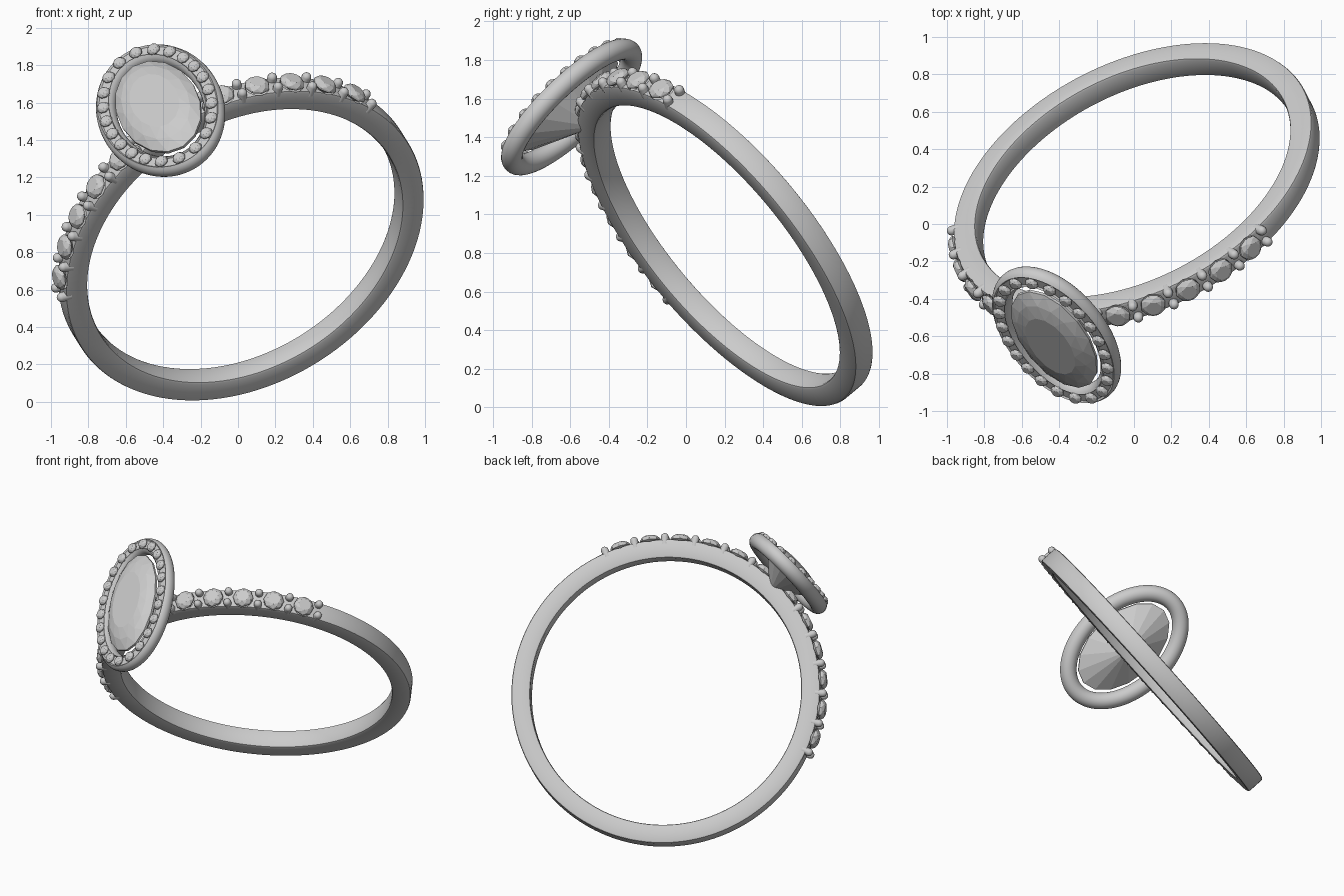
import bpy, bmesh, math
from mathutils import Matrix, Vector

if "Cube" in bpy.data.objects:
    bpy.data.objects.remove(bpy.data.objects["Cube"])

# Ring frame: X = tangent at the head, Y = finger axis, Z = outward through the head
n = Vector((-.371, .713, .594)).normalized()
u = Vector((-.374, -.708, .599))
u = (u - n * u.dot(n)).normalized()
t = n.cross(u)
FRAME = Matrix.Translation((.015, .203, .87)) @ Matrix((t, n, u)).transposed().to_4x4()
R_OUT, R_IN, W = 1.032, .905, .13
HEAD = 1.135


def finish(bm, name, smooth=None):
    bmesh.ops.recalc_face_normals(bm, faces=bm.faces[:])
    me = bpy.data.meshes.new(name)
    bm.to_mesh(me)
    bm.free()
    ob = bpy.data.objects.new(name, me)
    bpy.context.collection.objects.link(ob)
    ob.matrix_world = FRAME
    if smooth:
        bpy.ops.object.select_all(action='DESELECT')
        ob.select_set(True)
        bpy.context.view_layer.objects.active = ob
        bpy.ops.object.shade_smooth_by_angle(angle=math.radians(smooth))
    return ob


def bridge(bm, loops, closed):
    k = len(loops)
    for i in range(k if closed else k - 1):
        a, b = loops[i], loops[(i + 1) % k]
        m = len(a)
        for j in range(m):
            bm.faces.new((a[j], a[(j + 1) % m], b[(j + 1) % m], b[j]))


def on_band(deg, r, y=0):
    return Matrix.Rotation(math.radians(deg), 4, 'Y') @ Matrix.Translation((0, y, r))


def gem(bm, mat, a, b, seg, rings, tip):
    # rings: (scale, height) from table down; tip: depth of the point
    loops = []
    for i, (s, h) in enumerate(rings):
        off = .5 if i == 1 else 0
        loops.append([bm.verts.new(mat @ Vector((
            a * s * math.cos(2 * math.pi * (j + off) / seg),
            b * s * math.sin(2 * math.pi * (j + off) / seg), h))) for j in range(seg)])
    bm.faces.new(loops[0])
    for i in range(len(loops) - 1):
        p, q = loops[i], loops[i + 1]
        for j in range(seg):
            k = (j + 1) % seg
            if i == 0:      # star facets
                bm.faces.new((p[j], p[k], q[j]))
                bm.faces.new((p[k], q[k], q[j]))
            elif i == 1:    # kite facets
                bm.faces.new((p[j], q[k], q[j]))
                bm.faces.new((p[j], p[k], q[k]))
            else:
                bm.faces.new((p[j], p[k], q[k], q[j]))
    point = bm.verts.new(mat @ Vector((0, 0, tip)))
    last = loops[-1]
    for j in range(seg):
        bm.faces.new((last[j], last[(j + 1) % seg], point))


# Band: lathed rectangle with softened edges
bm = bmesh.new()
c, h = .014, W / 2
prof = [(R_IN, -h + c), (R_IN + c * .3, -h + c * .3), (R_IN + c, -h), (R_OUT - c, -h),
        (R_OUT - c * .3, -h + c * .3), (R_OUT, -h + c), (R_OUT, h - c),
        (R_OUT - c * .3, h - c * .3), (R_OUT - c, h), (R_IN + c, h),
        (R_IN + c * .3, h - c * .3), (R_IN, h - c)]
loops = []
for i in range(160):
    a = 2 * math.pi * i / 160
    loops.append([bm.verts.new((r * math.sin(a), y, r * math.cos(a))) for r, y in prof])
bridge(bm, loops, True)
band = finish(bm, "band", 40)

# Stone seats cut into the shoulders
angles = [s * (6.7 + 11.25 * i) for i in range(6) for s in (-1, 1)]
bm = bmesh.new()
for d in angles:
    bmesh.ops.create_cone(bm, cap_ends=True, segments=24, radius1=.058, radius2=.082,
                          depth=.08, matrix=on_band(d, R_OUT + .016))
cutter = finish(bm, "seat_cutter")
cutter.hide_render = True
cutter.hide_set(True)
mod = band.modifiers.new("seats", 'BOOLEAN')
mod.object = cutter
mod.operation = 'DIFFERENCE'
mod.solver = 'EXACT'

# Shoulder stones
bm = bmesh.new()
for d in angles:
    gem(bm, on_band(d, R_OUT + .012), .068, .068, 8,
        [(.62, .028), (.84, .018), (1, .004), (1, -.006)], -.05)
finish(bm, "shoulder_stones")

# Paired holding beads between the shoulder stones
bm = bmesh.new()
for i in range(1, 7):
    for s in (-1, 1):
        for y in (-.042, .042):
            m = on_band(s * (1.1 + 11.25 * i), R_OUT + .018, y)
            bmesh.ops.create_uvsphere(bm, u_segments=14, v_segments=8, radius=.026, matrix=m)
            bmesh.ops.create_cone(bm, segments=14, radius1=.026, radius2=.026, depth=.05,
                                  matrix=m @ Matrix.Translation((0, 0, -.025)))
finish(bm, "shoulder_beads", 40)

# Halo: round tube with a shallow channel, swept round an oval
A, B, T = .285, .435, .055
prof = [(T * math.cos(math.radians(d)), T * math.sin(math.radians(d)))
        for d in range(125, 416, 15)]
prof += [(.027, .034), (-.027, .034)]
bm = bmesh.new()
loops = []
for i in range(96):
    a = 2 * math.pi * i / 96
    out = Vector((B * math.cos(a), A * math.sin(a), 0)).normalized()
    p = Vector((A * math.cos(a), B * math.sin(a), HEAD))
    loops.append([bm.verts.new(p + out * x + Vector((0, 0, z))) for x, z in prof])
bridge(bm, loops, True)
finish(bm, "halo", 40)

# Halo stones, evenly spaced along the oval
N, K = 22, 2200
pts = [Vector((A * math.cos(2 * math.pi * i / K), B * math.sin(2 * math.pi * i / K), HEAD + .046))
       for i in range(K + 1)]
total = sum((pts[i + 1] - pts[i]).length for i in range(K))
bm = bmesh.new()
run, placed = 0, 0
for i in range(K):
    if placed < N and run >= placed * total / N:
        gem(bm, Matrix.Translation(pts[i]), .036, .036, 8,
            [(.6, .02), (.82, .014), (1, .004), (1, -.004)], -.03)
        placed += 1
    run += (pts[i + 1] - pts[i]).length
finish(bm, "halo_stones")

# Oval centre stone
bm = bmesh.new()
gem(bm, Matrix.Translation((0, 0, HEAD + .03)), .222, .36, 16,
    [(.58, .06), (.8, .042), (1, .008), (1, -.008)], -.2)
finish(bm, "centre_stone")
